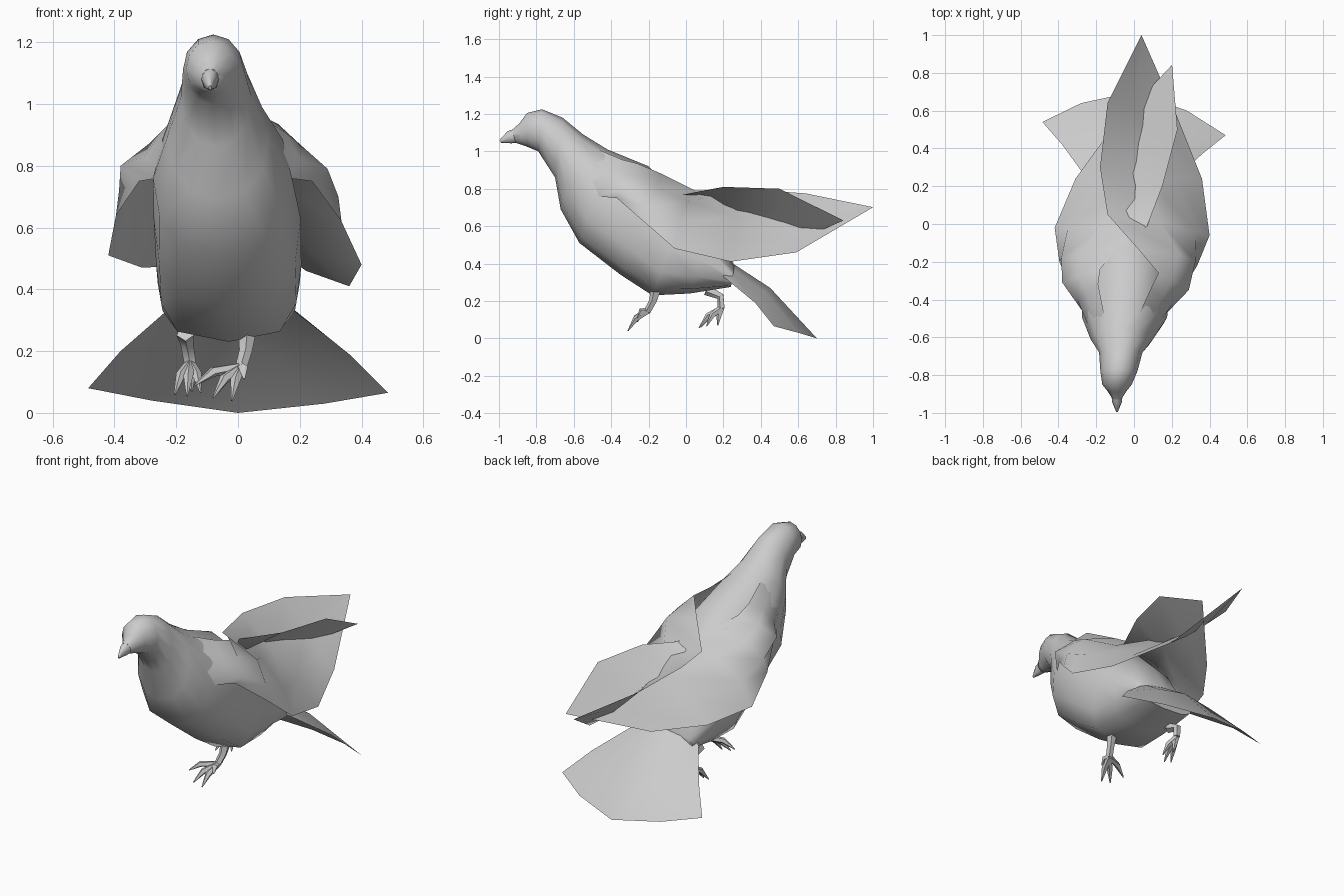
import bpy, math
from mathutils import Vector

grey = bpy.data.materials.new("plumage_grey")
grey.diffuse_color = (0.6, 0.6, 0.6, 1)


def build(name, verts, faces, angle=50):
    mesh = bpy.data.meshes.new(name)
    mesh.from_pydata(verts, [], faces)
    mesh.materials.append(grey)
    ob = bpy.data.objects.new(name, mesh)
    bpy.context.collection.objects.link(ob)
    bpy.ops.object.select_all(action='DESELECT')
    ob.select_set(True)
    bpy.context.view_layer.objects.active = ob
    bpy.ops.object.shade_smooth_by_angle(angle=math.radians(angle))
    return ob


def loft(name, rings, angle=60):
    """Skin equal-sized closed rings and cap both ends."""
    n = len(rings[0])
    verts = [v for r in rings for v in r]
    faces = [(i * n + j, i * n + (j + 1) % n, (i + 1) * n + (j + 1) % n, (i + 1) * n + j)
             for i in range(len(rings) - 1) for j in range(n)]
    faces += [tuple(range(n - 1, -1, -1)), tuple(range(len(verts) - n, len(verts)))]
    return build(name, verts, faces, angle)


def sheet(name, rows):
    """Open feather surface from rows of equal length."""
    n = len(rows[0])
    verts = [v for r in rows for v in r]
    faces = [(i * n + j, i * n + j + 1, (i + 1) * n + j + 1, (i + 1) * n + j)
             for i in range(len(rows) - 1) for j in range(n - 1)]
    return build(name, verts, faces, 100)


def section(ty, tz, by, bz, xc, hw, low=1.0, n=12):
    """Tilted oval between a top and a bottom point; low < 1 squares off the underside."""
    ring = []
    for k in range(n):
        a = 2 * math.pi * k / n
        t = 0.5 + 0.5 * math.cos(a)
        s = math.sin(a)
        if t < 0.5:
            s = math.copysign(abs(s) ** low, s)
        ring.append((xc + hw * s, by + (ty - by) * t, bz + (tz - bz) * t))
    return ring


# Head and body: top y, z, bottom y, z, centre x, half width, underside squareness
loft("body", [section(*s) for s in [
    (-0.93, 1.115, -0.91, 1.045, -0.09, 0.028),
    (-0.89, 1.15, -0.88, 1.035, -0.09, 0.05),
    (-0.85, 1.205, -0.85, 1.025, -0.09, 0.078),
    (-0.77, 1.225, -0.79, 1.00, -0.08, 0.098),
    (-0.66, 1.18, -0.70, 0.86, -0.07, 0.115),
    (-0.55, 1.09, -0.67, 0.69, -0.065, 0.165, 0.9),
    (-0.42, 1.01, -0.57, 0.51, -0.05, 0.225, 0.7),
    (-0.20, 0.92, -0.35, 0.34, -0.035, 0.238, 0.55),
    (0.00, 0.73, -0.18, 0.23, -0.03, 0.235, 0.5),
    (0.13, 0.60, 0.02, 0.24, -0.03, 0.23, 0.5),
    (0.26, 0.39, 0.24, 0.275, -0.02, 0.20, 0.6)]])

# Beak
loft("beak", [section(*s, n=8) for s in [
    (-0.90, 1.125, -0.89, 1.045, -0.09, 0.032),
    (-0.955, 1.107, -0.935, 1.043, -0.09, 0.025),
    (-0.997, 1.06, -0.99, 1.045, -0.09, 0.005)]])

# Folded wings crossing over the back: lower edge, middle, upper edge
sheet("right_wing", [
    [(0.085, -0.60, 0.78), (0.085, -0.58, 0.87), (0.07, -0.53, 0.96), (0.03, -0.47, 1.01)],
    [(0.165, -0.48, 0.76), (0.20, -0.43, 0.82), (0.15, -0.39, 0.91), (0.09, -0.34, 0.955)],
    [(0.24, -0.37, 0.75), (0.29, -0.35, 0.79), (0.20, -0.29, 0.87), (0.13, -0.26, 0.935)],
    [(0.335, -0.22, 0.62), (0.325, -0.20, 0.70), (0.24, -0.16, 0.81), (0.02, -0.13, 0.88)],
    [(0.40, -0.06, 0.48), (0.33, -0.04, 0.62), (0.14, 0.01, 0.73), (-0.14, 0.05, 0.79)],
    [(0.36, 0.24, 0.41), (0.22, 0.24, 0.53), (0.05, 0.26, 0.65), (-0.18, 0.30, 0.80)],
    [(0.22, 0.59, 0.46), (0.11, 0.60, 0.54), (-0.01, 0.62, 0.65), (-0.14, 0.64, 0.775)],
    [(0.042, 0.995, 0.698), (0.041, 0.997, 0.70), (0.04, 1.0, 0.70), (0.038, 0.998, 0.702)]])
sheet("left_wing", [
    [(-0.215, -0.60, 0.78), (-0.225, -0.58, 0.87), (-0.20, -0.53, 0.96), (-0.16, -0.47, 1.01)],
    [(-0.26, -0.48, 0.76), (-0.30, -0.40, 0.83), (-0.25, -0.37, 0.91), (-0.19, -0.32, 0.95)],
    [(-0.32, -0.37, 0.75), (-0.38, -0.31, 0.80), (-0.29, -0.27, 0.87), (-0.18, -0.24, 0.91)],
    [(-0.395, -0.20, 0.64), (-0.385, -0.18, 0.72), (-0.28, -0.15, 0.81), (-0.08, -0.12, 0.83)],
    [(-0.42, -0.02, 0.51), (-0.35, -0.02, 0.64), (-0.18, -0.02, 0.74), (0.07, -0.01, 0.77)],
    [(-0.31, 0.24, 0.47), (-0.18, 0.23, 0.57), (-0.04, 0.21, 0.68), (0.15, 0.20, 0.81)],
    [(-0.12, 0.50, 0.48), (-0.02, 0.50, 0.57), (0.09, 0.50, 0.67), (0.23, 0.50, 0.80)],
    [(0.196, 0.837, 0.628), (0.197, 0.838, 0.63), (0.20, 0.84, 0.63), (0.202, 0.838, 0.632)]])

# Arched tail fan
sheet("tail", [
    [(-0.22, 0.20, 0.34), (-0.13, 0.21, 0.40), (-0.01, 0.22, 0.42),
     (0.10, 0.21, 0.40), (0.18, 0.20, 0.33)],
    [(-0.38, 0.42, 0.20), (-0.18, 0.44, 0.25), (0.00, 0.45, 0.27),
     (0.18, 0.42, 0.25), (0.36, 0.37, 0.19)],
    [(-0.485, 0.54, 0.08), (-0.28, 0.64, 0.04), (0.00, 0.70, 0.0),
     (0.28, 0.60, 0.03), (0.485, 0.47, 0.065)]])


def limb(name, path, radii, n=5):
    """Tapered tube along a short path."""
    pts = [Vector(p) for p in path]
    rings = []
    for i, p in enumerate(pts):
        d = pts[min(i + 1, len(pts) - 1)] - pts[max(i - 1, 0)]
        u = d.cross(Vector((1, 0, 0))).normalized()
        w = d.cross(u).normalized()
        rings.append([tuple(p + radii[i] * (math.cos(2 * math.pi * k / n) * u +
                                            math.sin(2 * math.pi * k / n) * w))
                      for k in range(n)])
    loft(name, rings)


# Legs and toes
feet = {
    "right": ([(0.03, -0.16, 0.26), (0.025, -0.175, 0.20), (0.01, -0.205, 0.145)],
              [(-0.14, -0.26, 0.09), (-0.08, -0.305, 0.05), (-0.02, -0.31, 0.04),
               (0.02, -0.26, 0.11)]),
    "left": ([(-0.17, 0.11, 0.26), (-0.165, 0.185, 0.225), (-0.155, 0.19, 0.16)],
             [(-0.205, 0.08, 0.06), (-0.165, 0.07, 0.055), (-0.12, 0.11, 0.065),
              (-0.15, 0.17, 0.07)])}
for side, (leg, tips) in feet.items():
    limb(side + "_leg", leg, [0.03, 0.022, 0.02])
    ankle = Vector(leg[-1])
    for i, tip in enumerate(tips):
        knuckle = ankle.lerp(Vector(tip), 0.6) + Vector((0, 0, 0.022))
        limb(f"{side}_toe_{i + 1}", [ankle, knuckle, tip], [0.017, 0.017, 0.003])
